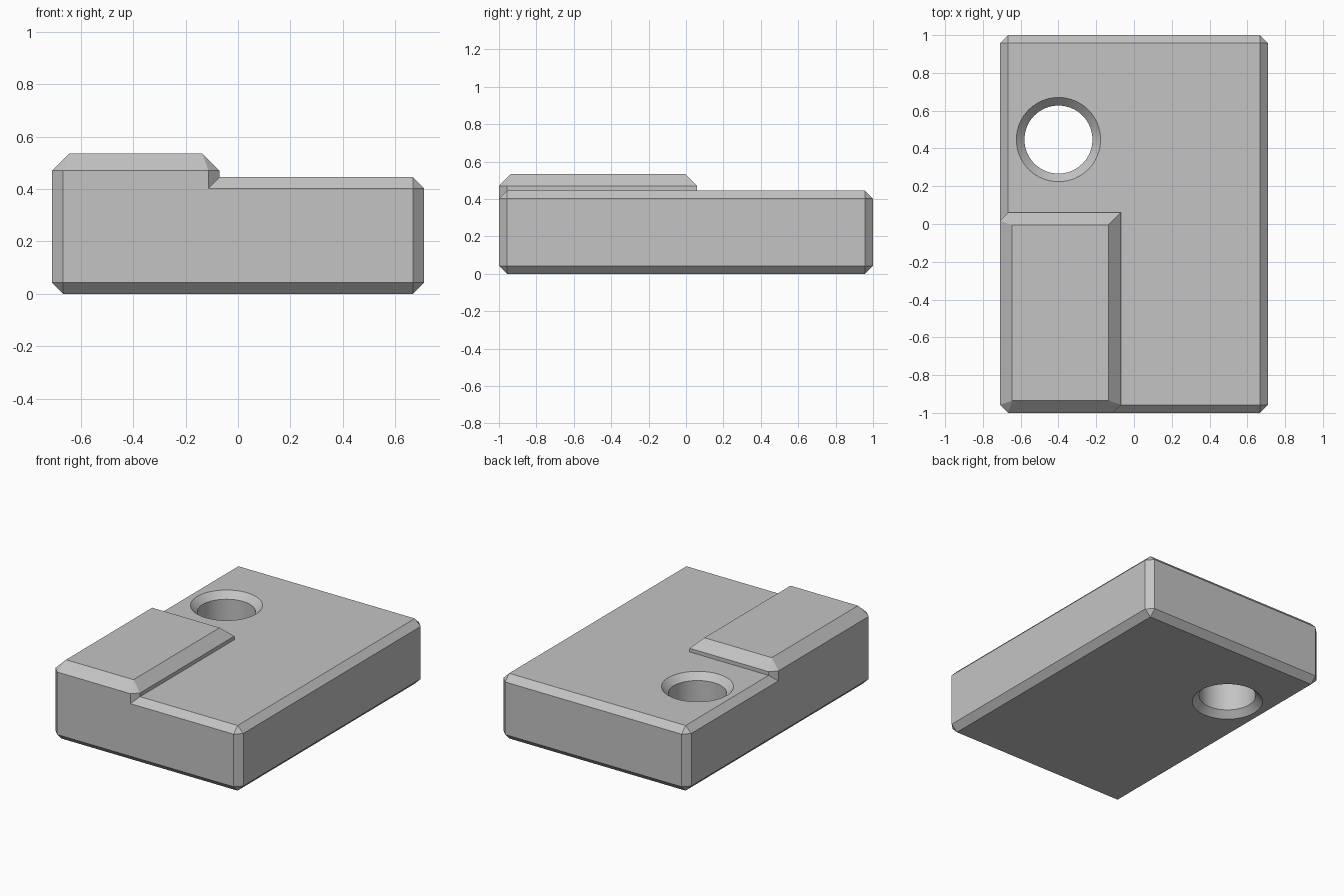
import bpy
import bmesh
import math
from mathutils import Vector

cube = bpy.data.objects.get("Cube")
if cube:
    bpy.data.objects.remove(cube, do_unlink=True)

W, L, H = 0.71, 1.0, 0.445      # half width, half length, slab height
C = 0.043                       # slab chamfer
PAD_X, PAD_Y = -0.07, 0.06      # inner corner of the raised pad
PAD_TOP, PAD_C = 0.535, 0.065   # pad height and chamfer

grey = bpy.data.materials.new("plain grey")
grey.use_nodes = True
colour = (0.55, 0.55, 0.55, 1)
grey.diffuse_color = colour
grey.node_tree.nodes["Principled BSDF"].inputs["Base Color"].default_value = colour


def finish(bm, name):
    bmesh.ops.recalc_face_normals(bm, faces=bm.faces[:])
    mesh = bpy.data.meshes.new(name)
    bm.to_mesh(mesh)
    bm.free()
    mesh.materials.append(grey)
    obj = bpy.data.objects.new(name, mesh)
    bpy.context.collection.objects.link(obj)
    return obj


def hull(name, points):
    """Convex solid with flat n-gon faces."""
    bm = bmesh.new()
    for p in points:
        bm.verts.new(p)
    bmesh.ops.convex_hull(bm, input=bm.verts[:])
    bmesh.ops.dissolve_limit(bm, angle_limit=0.01, verts=bm.verts[:], edges=bm.edges[:])
    return finish(bm, name)


def combine(target, tool, operation):
    mod = target.modifiers.new(operation.lower(), "BOOLEAN")
    mod.operation, mod.solver, mod.object = operation, "EXACT", tool
    bpy.context.view_layer.objects.active = target
    bpy.ops.object.modifier_apply(modifier=mod.name)
    bpy.data.objects.remove(tool, do_unlink=True)


# Slab with every edge chamfered
slab_points = []
for sx in (-1, 1):
    for sy in (-1, 1):
        for z, inward in ((0, 1), (H, -1)):
            corner = Vector((sx * W, sy * L, z))
            step = Vector((-sx * C, -sy * C, inward * C))
            for keep in range(3):
                p = corner + step
                p[keep] = corner[keep]
                slab_points.append(p)
block = hull("block", slab_points)

# Raised pad: chamfered outer corners, sharp inner corner, bevelled top
outline = [(-W, -L + C), (-W + C, -L), (PAD_X - C, -L), (PAD_X, -L + C),
           (PAD_X, PAD_Y), (-W + C, PAD_Y), (-W, PAD_Y - C)]
pad_points = [(x, y, z) for x, y in outline for z in (H / 2, PAD_TOP - PAD_C)]
pad_points += [(x, y, PAD_TOP) for x in (-W + PAD_C, PAD_X - PAD_C)
               for y in (-L + PAD_C, PAD_Y - PAD_C)]
combine(block, hull("raised_pad", pad_points), "UNION")

# Through hole, countersunk at both ends
R, OVER = 0.18, 0.05
rings = [(R + C + OVER, -OVER), (R, C), (R, H - C), (R + C + OVER, H + OVER)]
bm = bmesh.new()
loops = []
for radius, z in rings:
    loops.append([bm.verts.new((-0.4 + radius * math.cos(a), 0.447 + radius * math.sin(a), z))
                  for a in (math.tau * i / 64 for i in range(64))])
for low, high in zip(loops, loops[1:]):
    for i in range(64):
        j = (i + 1) % 64
        bm.faces.new((low[i], low[j], high[j], high[i]))
bm.faces.new(loops[0][::-1])
bm.faces.new(loops[-1])
combine(block, finish(bm, "hole_cutter"), "DIFFERENCE")

# Smooth hole walls, crisp chamfers
bpy.ops.object.select_all(action="DESELECT")
block.select_set(True)
bpy.context.view_layer.objects.active = block
bpy.ops.object.shade_smooth_by_angle(angle=math.radians(25))
